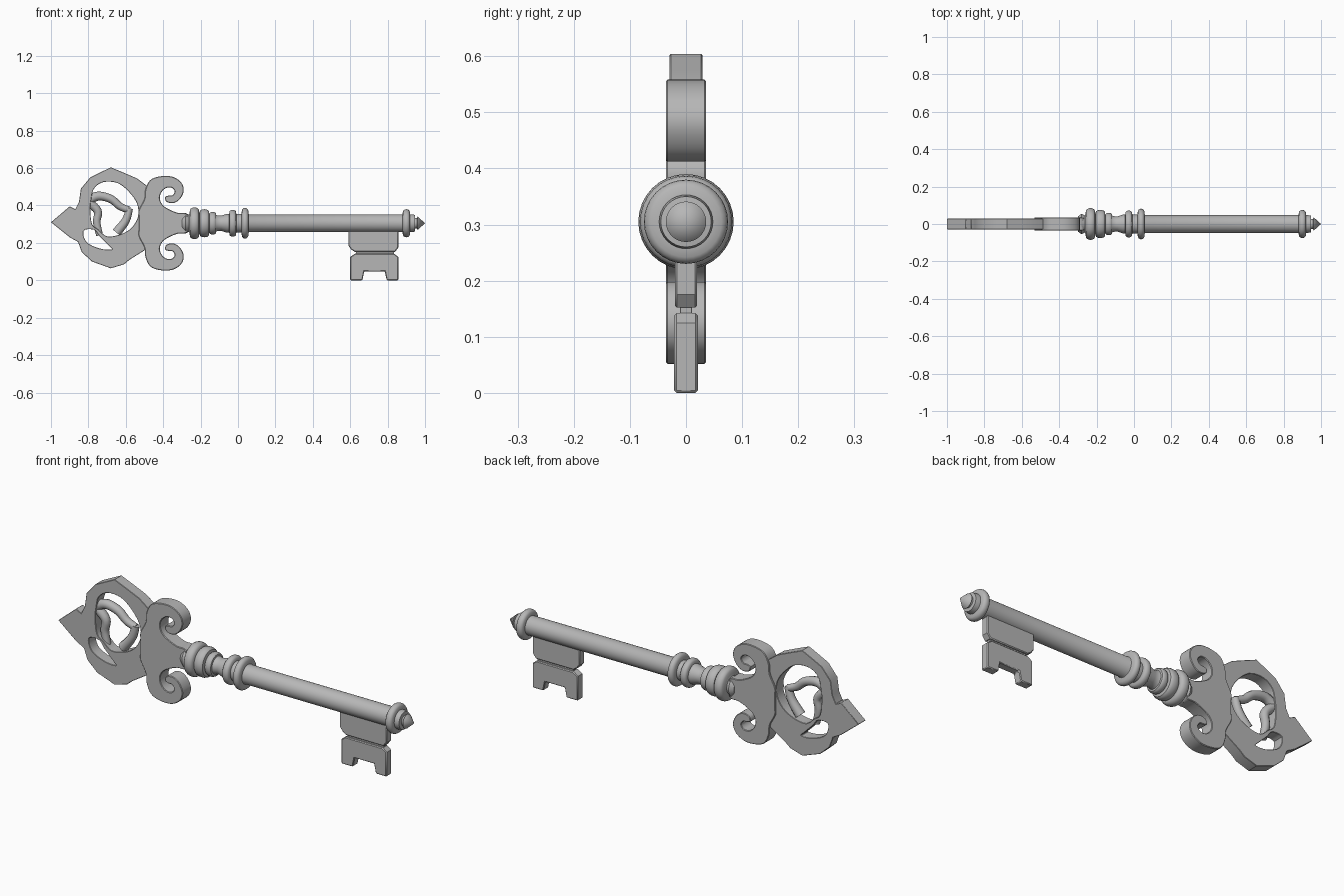
import bpy, bmesh, math
from mathutils import Matrix, Vector

cube = bpy.data.objects.get("Cube")
if cube:
    bpy.data.objects.remove(cube, do_unlink=True)

AXIS = 0.305  # height of the shaft axis

metal = bpy.data.materials.new("grey metal")
metal.use_nodes = True
GREY = (0.47, 0.47, 0.47, 1)
metal.diffuse_color = GREY
metal.node_tree.nodes["Principled BSDF"].inputs["Base Color"].default_value = GREY


def add_object(name, bm, angle=35):
    bmesh.ops.recalc_face_normals(bm, faces=bm.faces)
    mesh = bpy.data.meshes.new(name)
    bm.to_mesh(mesh)
    bm.free()
    mesh.materials.append(metal)
    ob = bpy.data.objects.new(name, mesh)
    bpy.context.collection.objects.link(ob)
    bpy.ops.object.select_all(action="DESELECT")
    ob.select_set(True)
    bpy.context.view_layer.objects.active = ob
    bpy.ops.object.shade_smooth_by_angle(angle=math.radians(angle))
    return ob


def smooth(points, closed=True, steps=4):
    """Catmull-Rom curve through the points."""
    pts = [Vector(p) for p in points]
    n = len(pts)
    at = (lambda i: pts[i % n]) if closed else (lambda i: pts[max(0, min(n - 1, i))])
    out = []
    for i in range(n if closed else n - 1):
        a, b, c, d = (at(i + k) for k in (-1, 0, 1, 2))
        for s in range(steps):
            t = s / steps
            out.append(0.5 * (2 * b + (c - a) * t + (2 * a - 5 * b + 4 * c - d) * t * t
                              + (3 * b - a - 3 * c + d) * t ** 3))
    return out if closed else out + [pts[-1]]


def plate(name, loops, half, bevel=0.004):
    """Upright plate from an outline and optional hole loops."""
    curve = bpy.data.curves.new(name, "CURVE")
    curve.dimensions = "2D"
    curve.fill_mode = "BOTH"
    curve.extrude = half
    for loop in loops:
        spline = curve.splines.new("POLY")
        spline.points.add(len(loop) - 1)
        for point, p in zip(spline.points, loop):
            point.co = (p[0], p[1], 0, 1)
        spline.use_cyclic_u = True
    temp = bpy.data.objects.new(name + "_outline", curve)
    bpy.context.collection.objects.link(temp)
    bpy.context.view_layer.update()
    mesh = bpy.data.meshes.new_from_object(
        temp.evaluated_get(bpy.context.evaluated_depsgraph_get()))
    bm = bmesh.new()
    bm.from_mesh(mesh)
    bpy.data.objects.remove(temp, do_unlink=True)
    bpy.data.curves.remove(curve)
    bpy.data.meshes.remove(mesh)
    bmesh.ops.remove_doubles(bm, verts=bm.verts, dist=0.0001)
    bmesh.ops.transform(bm, matrix=Matrix.Rotation(math.pi / 2, 4, "X"), verts=bm.verts)
    bmesh.ops.dissolve_limit(bm, angle_limit=0.01, verts=bm.verts, edges=bm.edges)
    ob = add_object(name, bm)
    mod = ob.modifiers.new("soft_edges", "BEVEL")
    mod.width = bevel
    mod.segments = 1
    mod.limit_method = "ANGLE"
    mod.angle_limit = math.radians(60)
    return ob


def lathe(name, profile, segments=32):
    """Turn an (x, radius) profile around the shaft axis."""
    bm = bmesh.new()
    verts = [bm.verts.new((x, 0, AXIS + r)) for x, r in profile]
    edges = [bm.edges.new(pair) for pair in zip(verts, verts[1:])]
    bmesh.ops.spin(bm, geom=verts + edges, cent=(0, 0, AXIS), axis=(1, 0, 0),
                   angle=math.tau, steps=segments, use_duplicate=False)
    bmesh.ops.remove_doubles(bm, verts=bm.verts, dist=0.0001)
    return add_object(name, bm)


def bead(x, half, inner, outer, steps=8):
    """Rounded ring section for a lathe profile."""
    return [(x - half * math.cos(math.pi * i / steps),
             inner + (outer - inner) * math.sin(math.pi * i / steps) ** 0.6)
            for i in range(steps + 1)]


def tendril(name, path, radii, sides=10):
    """Round tapering strand in the plane of the bow."""
    pts = smooth(path, closed=False, steps=5)
    bm = bmesh.new()
    rings = []
    for i, p in enumerate(pts):
        along = (pts[min(i + 1, len(pts) - 1)] - pts[max(i - 1, 0)]).normalized()
        r = radii[0] + (radii[1] - radii[0]) * i / (len(pts) - 1)
        ring = []
        for k in range(sides):
            a = math.tau * k / sides
            off = r * math.cos(a)
            ring.append(bm.verts.new((p.x - along.y * off, r * math.sin(a), p.y + along.x * off)))
        rings.append(ring)
    for lower, upper in zip(rings, rings[1:]):
        for k in range(sides):
            n = (k + 1) % sides
            bm.faces.new((lower[k], lower[n], upper[n], upper[k]))
    bm.faces.new(rings[0])
    bm.faces.new(rings[-1])
    return add_object(name, bm, 50)


# Bow: pointed frame with two openings
frame = [(-1, .31), (-.9, .395), (-.87, .38), (-.85, .42), (-.84, .49), (-.79, .55),
         (-.74, .575), (-.68, .604), (-.61, .575), (-.54, .545), (-.48, .5), (-.47, .4),
         (-.47, .2), (-.5, .16), (-.58, .11), (-.61, .085), (-.68, .064), (-.78, .1),
         (-.835, .15), (-.855, .205), (-.9, .23)]
main_opening = [(-.77, .49), (-.72, .525), (-.645, .52), (-.585, .475), (-.54, .41),
                (-.535, .34), (-.57, .28), (-.63, .245), (-.7, .235), (-.745, .27),
                (-.78, .3), (-.79, .38), (-.785, .43)]
lower_opening = [(-.825, .265), (-.77, .27), (-.74, .235), (-.69, .185), (-.675, .165),
                 (-.74, .17), (-.81, .205)]
plate("bow_frame", [frame, smooth(main_opening), smooth(lower_opening)], 0.029)

# Curling strands inside the bow
tendril("upper_tendril", [(-.81, .42), (-.75, .45), (-.68, .435), (-.63, .395), (-.58, .375)],
        (.026, .018))
tendril("hooked_tendril", [(-.58, .385), (-.6, .32), (-.65, .255)], (.018, .026))
tendril("side_tendril", [(-.8, .42), (-.75, .37), (-.755, .31), (-.74, .24)], (.024, .018))

# Crest: one scrolled half mirrored across the axis
half_crest = [(-.53, .03), (-.53, .07), (-.5, .13), (-.495, .18), (-.47, .23), (-.42, .25),
              (-.355, .25), (-.305, .22), (-.29, .175), (-.31, .13), (-.345, .108),
              (-.382, .115), (-.39, .14), (-.37, .148), (-.35, .15), (-.338, .17),
              (-.355, .19), (-.385, .188), (-.41, .165), (-.418, .13), (-.4, .095),
              (-.36, .07), (-.32, .055), (-.27, .045)]
crest = [(x, AXIS + h) for x, h in half_crest]
crest += [(x, AXIS - h) for x, h in reversed(half_crest)]
plate("scroll_crest", [smooth(crest)], 0.036, 0.003)

# Turned shaft with collars and pointed end
profile = [(-.3, 0), (-.3, .04), (-.28, .055), (-.262, .045)]
profile += bead(-.233, .026, .055, .085) + bead(-.18, .026, .055, .075)
profile += bead(-.135, .018, .045, .06) + [(-.11, .042), (-.09, .04), (-.06, .05)]
profile += bead(-.028, .019, .05, .072) + bead(.038, .019, .05, .082)
profile += [(.06, .048), (.87, .048)] + bead(.9, .02, .048, .075)
profile += [(.925, .048), (.945, .045), (.947, .028), (.958, .028), (.96, .036), (1, 0)]
lathe("shaft", profile)

# Bit: upper plate, thin neck and notched lower plate
plate("bit_upper", [[(.59, .29), (.59, .185), (.605, .165), (.625, .152), (.84, .152),
                     (.857, .175), (.857, .29)]], 0.02)
plate("bit_neck", [[(.63, .16), (.63, .13), (.835, .13), (.835, .16)]], 0.011, 0.001)
plate("bit_lower", [[(.6, 0), (.6, .125), (.625, .142), (.835, .142), (.857, .125),
                     (.857, 0), (.795, 0), (.785, .048), (.675, .048), (.665, 0)]], 0.021)
